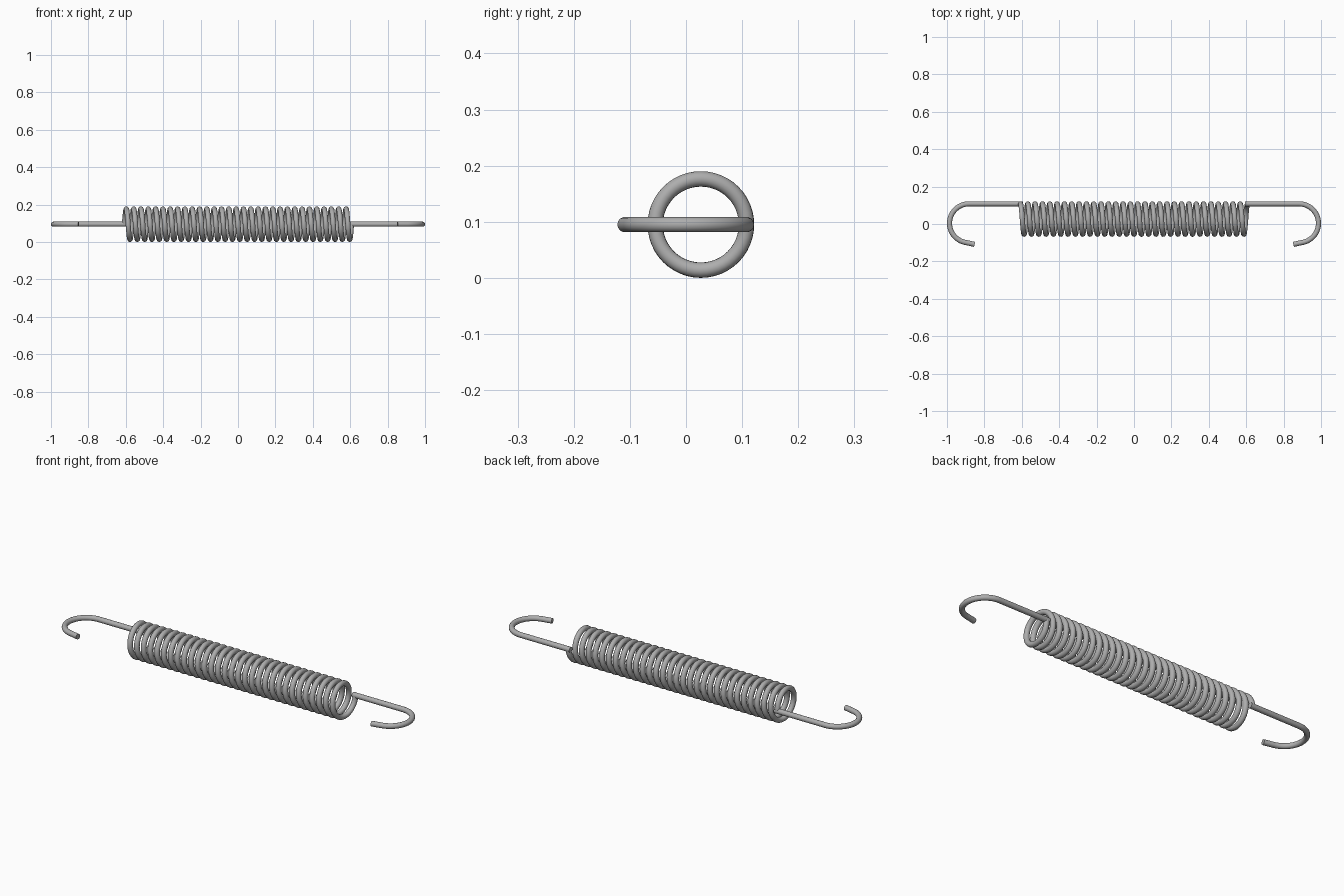
import bpy
from math import sin, cos, pi, radians

cube = bpy.data.objects.get("Cube")
if cube:
    bpy.data.objects.remove(cube, do_unlink=True)

WIRE = 0.0137          # wire radius
COIL_R = 0.0813        # centreline radius of the coil
CY, CZ = 0.0265, 0.095  # coil axis
HALF = 0.607           # half length of the coil
TURNS, STEPS = 31, 48

steel = bpy.data.materials.new("grey steel")
steel.use_nodes = True
steel.diffuse_color = (0.42, 0.42, 0.42, 1)
steel.node_tree.nodes["Principled BSDF"].inputs["Base Color"].default_value = steel.diffuse_color


def wire(name, points):
    """Round wire with closed ends along a path."""
    curve = bpy.data.curves.new(name, 'CURVE')
    curve.dimensions = '3D'
    curve.bevel_depth = WIRE
    curve.bevel_resolution = 5
    curve.use_fill_caps = True
    spline = curve.splines.new('POLY')
    spline.points.add(len(points) - 1)
    for p, co in zip(spline.points, points):
        p.co = (*co, 1)
    curve.materials.append(steel)
    obj = bpy.data.objects.new(name, curve)
    bpy.context.collection.objects.link(obj)
    bpy.ops.object.select_all(action='DESELECT')
    obj.select_set(True)
    bpy.context.view_layer.objects.active = obj
    bpy.ops.object.convert(target='MESH')
    bpy.ops.object.shade_smooth_by_angle(angle=radians(40))


# Coil: starts and ends at the back, rising over the top first
count = TURNS * STEPS
coil = []
for i in range(count + 1):
    a = 2 * pi * i / STEPS
    coil.append((-HALF + 2 * HALF * i / count, CY + COIL_R * cos(a), CZ + COIL_R * sin(a)))
wire("spring_coil", coil)

# End hooks: straight shank, round bend, short flared tip
BEND = 0.104
back = CY + COIL_R
cx, cy = 1 - WIRE - BEND, back - BEND
sweep = radians(168)
for side, name in ((1, "left_hook"), (-1, "right_hook")):
    path = [(HALF - WIRE, back)]
    for i in range(33):
        a = sweep * i / 32
        path.append((cx + BEND * sin(a), cy + BEND * cos(a)))
    ex, ey = path[-1]
    path.append((ex + 0.053 * cos(sweep), ey - 0.053 * sin(sweep)))
    wire(name, [(side * x, y, CZ) for x, y in path])
